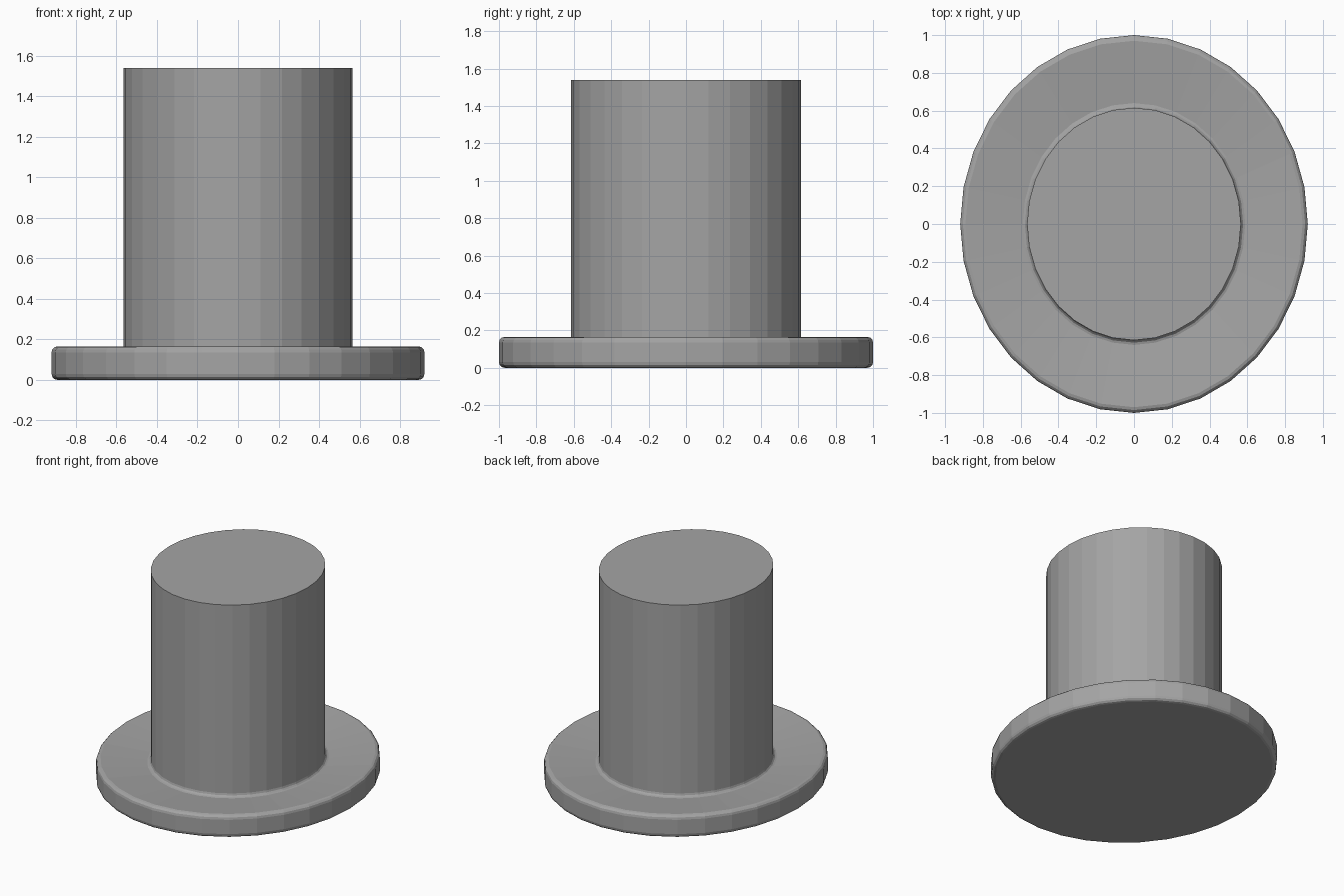
import bpy, bmesh
from math import cos, sin, tau

if "Cube" in bpy.data.objects:
    bpy.data.objects.remove(bpy.data.objects["Cube"])

SIDES = 32
WIDTH_RATIO = 0.92  # oval: narrower across x than y


def oval_lathe(name, profile, material):
    """Spin a (radius, z) profile round the z axis as an oval and cap both ends."""
    bm = bmesh.new()
    rings = []
    for r, z in profile:
        rings.append([bm.verts.new((r * WIDTH_RATIO * cos(tau * i / SIDES),
                                    r * sin(tau * i / SIDES), z))
                      for i in range(SIDES)])
    for low, high in zip(rings, rings[1:]):
        for i in range(SIDES):
            j = (i + 1) % SIDES
            bm.faces.new((low[i], low[j], high[j], high[i]))
    bm.faces.new(rings[0][::-1])
    bm.faces.new(rings[-1])
    bmesh.ops.recalc_face_normals(bm, faces=bm.faces[:])
    mesh = bpy.data.meshes.new(name)
    bm.to_mesh(mesh)
    bm.free()
    mesh.materials.append(material)
    obj = bpy.data.objects.new(name, mesh)
    bpy.context.collection.objects.link(obj)
    return obj


# Dark grey felt
felt = bpy.data.materials.new("dark_grey_felt")
felt.diffuse_color = (0.374, 0.374, 0.374, 1.0)
felt.use_nodes = True
felt.node_tree.nodes["Principled BSDF"].inputs["Base Color"].default_value = felt.diffuse_color

# Top hat: rounded brim, slight dip towards the crown, small fillet, straight crown
oval_lathe("top_hat", [
    (0.97, 0.0), (0.985, 0.004), (0.996, 0.015), (1.0, 0.03),
    (1.0, 0.135), (0.996, 0.15), (0.985, 0.161), (0.97, 0.165),
    (0.64, 0.13), (0.628, 0.133), (0.619, 0.142), (0.615, 0.155),
    (0.615, 1.54),
], felt)
